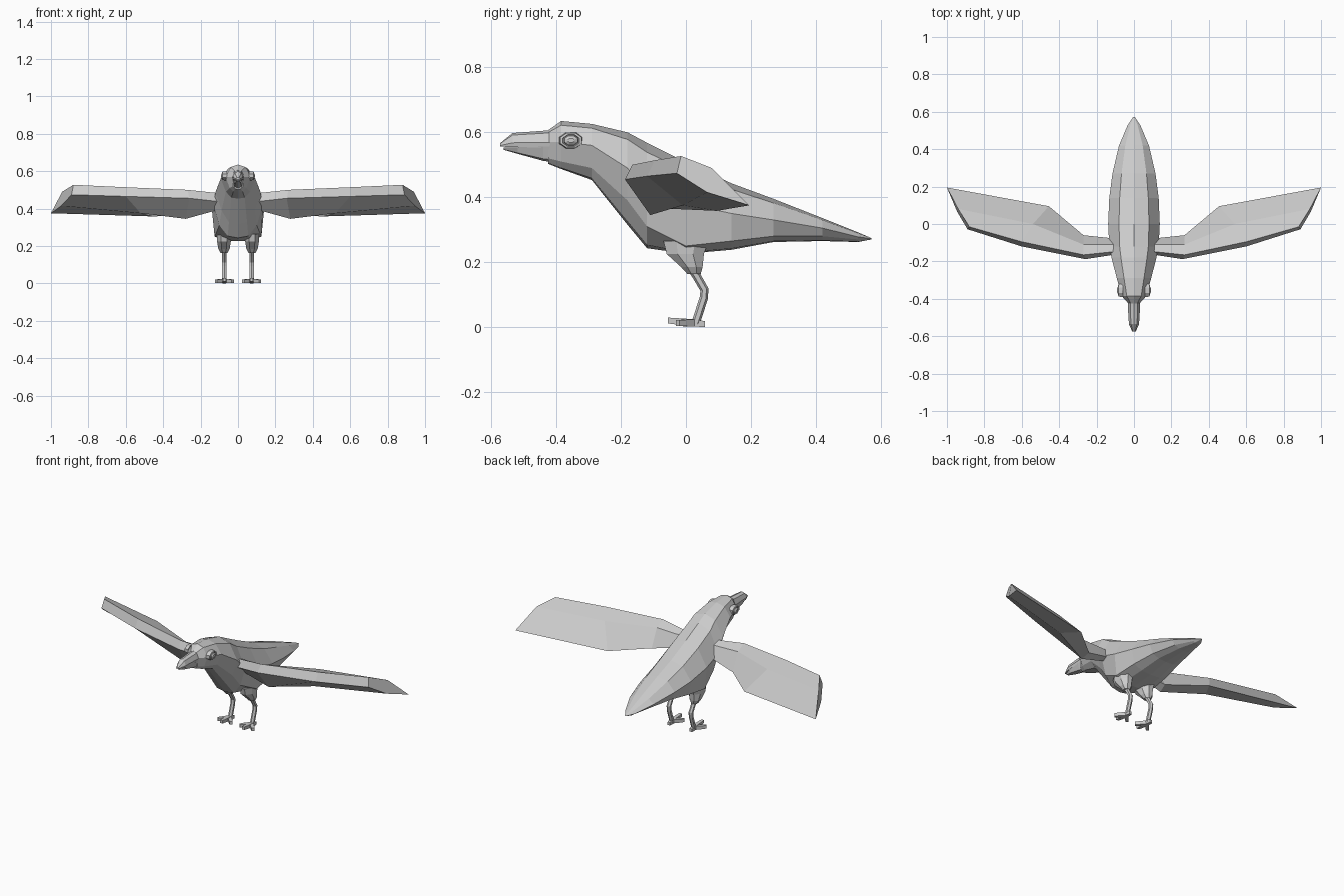
import bpy, bmesh, math
from mathutils import Vector

grey = bpy.data.materials.new("plain grey")
grey.diffuse_color = (0.6, 0.6, 0.6, 1)


def finish(name, bm):
    bmesh.ops.remove_doubles(bm, verts=bm.verts, dist=0.0005)
    bmesh.ops.recalc_face_normals(bm, faces=bm.faces)
    me = bpy.data.meshes.new(name)
    bm.to_mesh(me)
    bm.free()
    me.materials.append(grey)
    ob = bpy.data.objects.new(name, me)
    bpy.context.collection.objects.link(ob)
    return ob


def loft(name, rings, side=1):
    """Skin closed rings of equal point count, capping both ends."""
    bm = bmesh.new()
    vs = [[bm.verts.new((p[0] * side, p[1], p[2])) for p in r] for r in rings]
    n = len(vs[0])
    for a, b in zip(vs, vs[1:]):
        for i in range(n):
            j = (i + 1) % n
            bm.faces.new((a[i], a[j], b[j], b[i]))
    bm.faces.new(vs[0])
    bm.faces.new(vs[-1])
    return finish(name, bm)


def mirrored(half):
    """Complete a half ring running from the top centre to the bottom centre."""
    return half + [(-x, y, z) for x, y, z in reversed(half[1:-1])]


def tube(name, path, radii, sides, side=1):
    """Faceted limb following a path in the y-z plane."""
    rings = []
    for k, (p, r) in enumerate(zip(path, radii)):
        d = (Vector(path[min(k + 1, len(path) - 1)]) - Vector(path[max(k - 1, 0)])).normalized()
        u = Vector((1, 0, 0))
        v = d.cross(u).normalized()
        rings.append([Vector(p) + r * (math.cos(t) * u + math.sin(t) * v)
                      for t in [math.tau * (i + 0.5) / sides for i in range(sides)]])
    return loft(name, rings, side)


# Body, head and tail: y, top z, widest z, half width, lower z, lower half width, bottom z
sections = [
    (-0.425, 0.607, 0.57, 0.030, 0.52, 0.026, 0.503),
    (-0.385, 0.635, 0.57, 0.066, 0.51, 0.045, 0.487),
    (-0.29, 0.626, 0.56, 0.092, 0.49, 0.065, 0.453),
    (-0.18, 0.600, 0.49, 0.120, 0.39, 0.088, 0.315),
    (-0.12, 0.568, 0.42, 0.132, 0.31, 0.100, 0.243),
    (0.00, 0.508, 0.38, 0.138, 0.25, 0.125, 0.226),
    (0.14, 0.443, 0.35, 0.132, 0.265, 0.115, 0.238),
    (0.27, 0.395, 0.33, 0.115, 0.28, 0.092, 0.262),
    (0.42, 0.336, 0.305, 0.080, 0.28, 0.060, 0.265),
    (0.53, 0.292, 0.278, 0.033, 0.27, 0.022, 0.262),
    (0.572, 0.274, 0.272, 0.004, 0.271, 0.003, 0.27),
]
loft("body", [mirrored([(0, y, zt), (0.58 * w, y, zt - 0.2 * (zt - zm)), (w, y, zm),
                        (wl, y, zl), (0.55 * wl, y, zb + 0.15 * (zl - zb)), (0, y, zb)])
              for y, zt, zm, w, zl, wl, zb in sections])

# Beak: y, half width, top z, bottom z
upper = [(-0.39, 0.034, 0.610, 0.552), (-0.44, 0.033, 0.605, 0.553),
         (-0.535, 0.027, 0.598, 0.555), (-0.574, 0.010, 0.566, 0.556)]
lower = [(-0.39, 0.034, 0.556, 0.505), (-0.44, 0.031, 0.556, 0.512),
         (-0.52, 0.024, 0.554, 0.534), (-0.562, 0.010, 0.553, 0.546)]
loft("upper_beak", [mirrored([(0, y, t), (0.6 * w, y, t - 0.15 * (t - b)), (w, y, b + 0.3 * (t - b)),
                              (0.9 * w, y, b), (0, y, b)]) for y, w, t, b in upper])
loft("lower_beak", [mirrored([(0, y, t), (w, y, t), (0.6 * w, y, b + 0.15 * (t - b)), (0, y, b)])
                    for y, w, t, b in lower])

# Wing sections: lower leading, upper leading, top middle, trailing, under middle
wing = [
    [(0.08, -0.160, 0.435), (0.08, -0.145, 0.480), (0.08, -0.11, 0.465), (0.08, -0.08, 0.410), (0.08, -0.11, 0.400)],
    [(0.26, -0.188, 0.455), (0.27, -0.165, 0.500), (0.27, -0.11, 0.470), (0.27, -0.06, 0.365), (0.28, -0.11, 0.345)],
    [(0.60, -0.120, 0.465), (0.60, -0.095, 0.514), (0.54, 0.00, 0.480), (0.455, 0.095, 0.358), (0.52, -0.01, 0.375)],
    [(0.89, -0.028, 0.474), (0.88, -0.015, 0.527), (0.94, 0.08, 0.490), (1.0, 0.195, 0.375), (0.945, 0.065, 0.415)],
]

# Toes: end x offset, end y, heights at the tip
toes = [(0.0, -0.055, 0.020), (0.045, -0.025, 0.012), (-0.045, -0.025, 0.012), (0.0, 0.058, 0.009)]

for side, label in ((1, "right"), (-1, "left")):
    loft(label + "_wing", wing, side)

    # Thigh: z, centre y, half x, half y
    thigh = [(0.265, 0.0, 0.042, 0.075), (0.225, -0.002, 0.040, 0.062),
             (0.185, 0.018, 0.033, 0.036), (0.163, 0.025, 0.020, 0.022)]
    loft(label + "_thigh", [[(0.075 + a * math.cos(t), y + b * math.sin(t), z)
                             for t in [math.tau * (i + 0.5) / 8 for i in range(8)]]
                            for z, y, a, b in thigh], side)

    # Bent shank
    tube(label + "_leg", [(0.073, 0.02, 0.18), (0.073, 0.037, 0.15), (0.073, 0.057, 0.115),
                          (0.073, 0.055, 0.09), (0.073, 0.03, 0.012)],
         [0.015, 0.013, 0.013, 0.013, 0.013], 6, side)

    # Splayed toes as tapered blocks
    for k, (dx, ty, tz) in enumerate(toes):
        a, b = Vector((0.073, 0.022, 0.013)), Vector((0.073 + dx, ty, tz))
        across = (b - a).cross(Vector((0, 0, 1))).normalized()
        rings = []
        for p, w, h in ((a, 0.011, 0.011), (a.lerp(b, 0.6), 0.010, 0.010), (b, 0.008, 0.009)):
            rings.append([p + across * sx * w + Vector((0, 0, sz * h))
                          for sx, sz in ((-1, -1), (1, -1), (1, 1), (-1, 1))])
        loft(f"{label}_toe_{k + 1}", rings, side)

    # Eye socket rim and eyeball
    def disc(x, r):
        return [(x, -0.355 + 1.15 * r * math.cos(t), 0.575 + 0.8 * r * math.sin(t))
                for t in [math.tau * (i + 0.5) / 8 for i in range(8)]]
    loft(label + "_eye_rim", [disc(0.06, 0.034), disc(0.083, 0.031), disc(0.085, 0.024), disc(0.078, 0.022)], side)
    loft(label + "_eye", [disc(0.07, 0.022), disc(0.085, 0.019), disc(0.091, 0.009)], side)
